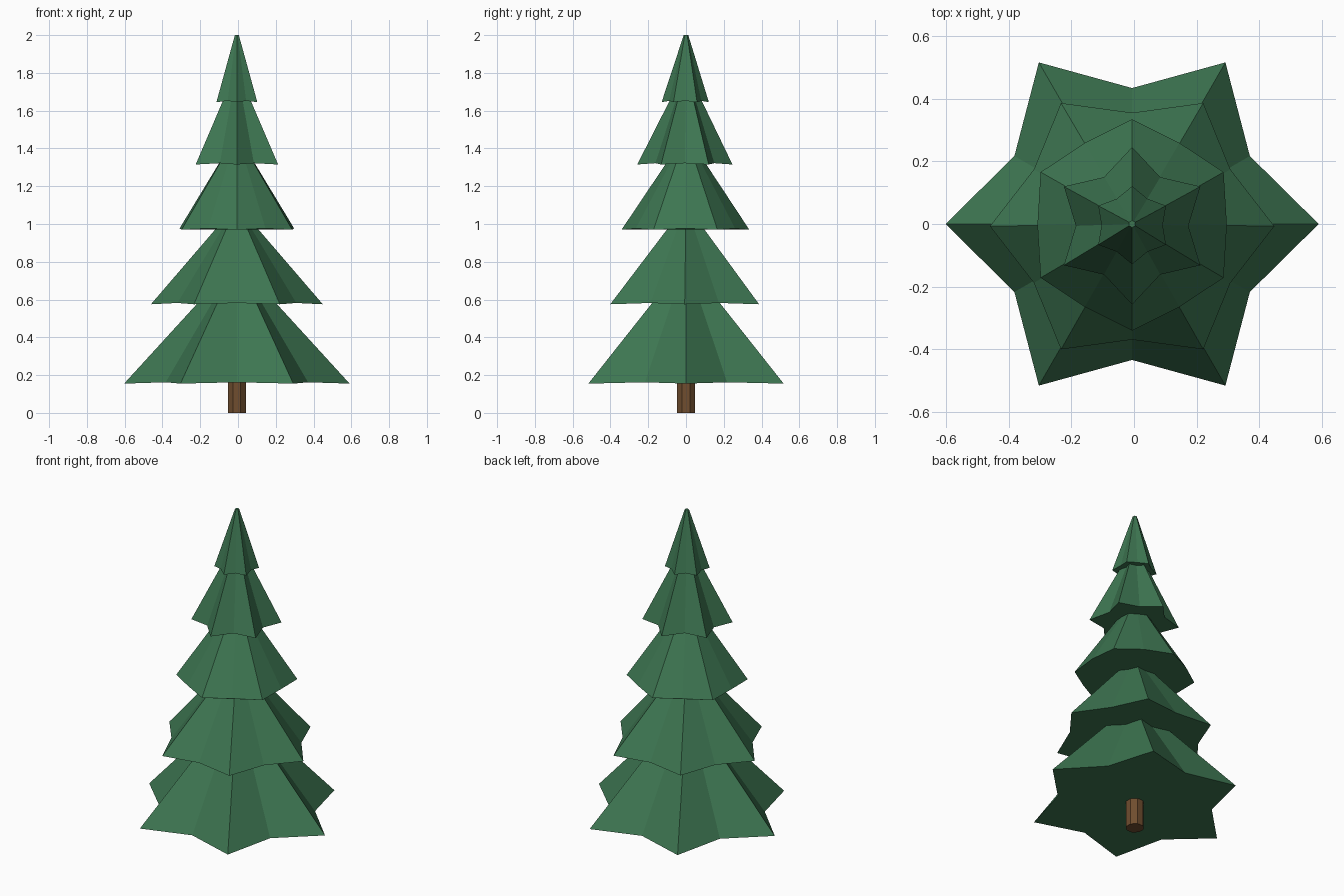
import bpy, bmesh
from math import sin, cos, pi

cube = bpy.data.objects.get("Cube")
if cube:
    bpy.data.objects.remove(cube, do_unlink=True)


def make_material(name, rgb):
    mat = bpy.data.materials.new(name)
    mat.use_nodes = True
    mat.diffuse_color = (*rgb, 1)
    mat.node_tree.nodes["Principled BSDF"].inputs["Base Color"].default_value = (*rgb, 1)
    return mat


green = make_material("pine green", (0.047, 0.18, 0.083))
brown = make_material("bark brown", (0.16, 0.075, 0.028))
AXIS_X = -0.006


def loft(name, rings, mat):
    """Skin a list of point rings and cap both ends."""
    bm = bmesh.new()
    loops = [[bm.verts.new(p) for p in ring] for ring in rings]
    for low, high in zip(loops, loops[1:]):
        n = len(low)
        for i in range(n):
            j = (i + 1) % n
            bm.faces.new((low[i], low[j], high[j], high[i]))
    bm.faces.new(loops[0][::-1])
    bm.faces.new(loops[-1])
    bmesh.ops.recalc_face_normals(bm, faces=bm.faces)
    mesh = bpy.data.meshes.new(name)
    bm.to_mesh(mesh)
    bm.free()
    mesh.materials.append(mat)
    obj = bpy.data.objects.new(name, mesh)
    bpy.context.collection.objects.link(obj)
    return obj


def star(tip, valley, z, turn, lift=0, dx=0, dy=0):
    """Six-pointed ring; the valleys sit slightly higher than the tips."""
    points = []
    for i in range(12):
        r = valley if i % 2 else tip
        a = i * pi / 6 + turn
        points.append((AXIS_X + dx + r * cos(a), dy + r * sin(a), z + lift * (i % 2)))
    return points


# Branch tiers: name, tip radius, valley radius, base z, apex z, turn, y shift
tiers = [
    ("bottom_branches", 0.597, 0.435, 0.155, 0.795, 0, 0),
    ("lower_branches", 0.455, 0.363, 0.575, 1.09, 0, -0.007),
    ("middle_branches", 0.338, 0.303, 0.97, 1.46, pi / 6, -0.003),
    ("upper_branches", 0.252, 0.18, 1.315, 1.8, pi / 6, -0.006),
    ("top_branches", 0.125, 0.098, 1.645, 2.0, pi / 6, -0.004),
]
for name, tip, valley, base, apex, turn, dy in tiers:
    cap = 0.012
    loft(name, [star(tip, valley, base, turn, 0.007, 0, dy),
                star(cap, cap * valley / tip, apex, turn)], green)

# Trunk
trunk_ring = [(AXIS_X + 0.052 * cos(i * pi / 4 + pi / 8), 0.052 * sin(i * pi / 4 + pi / 8))
              for i in range(8)]
loft("trunk", [[(x, y, z) for x, y in trunk_ring] for z in (0, 0.2)], brown)
